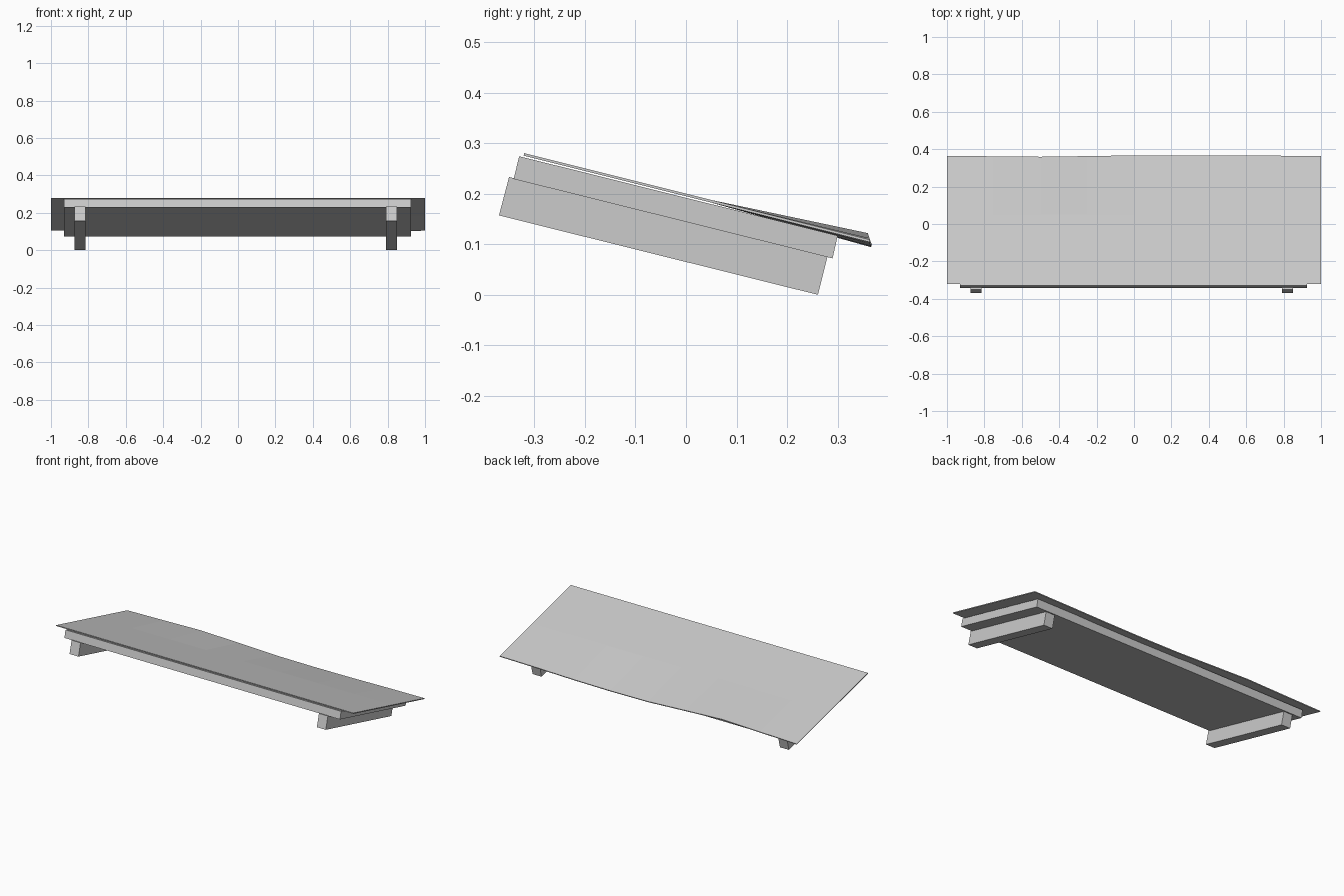
import bpy
import bmesh
from mathutils import Vector

cube = bpy.data.objects.get("Cube")
if cube:
    bpy.data.objects.remove(cube, do_unlink=True)

grey = bpy.data.materials.new("light grey")
grey.use_nodes = True
colour = (0.6, 0.6, 0.6, 1)
grey.diffuse_color = colour
grey.node_tree.nodes["Principled BSDF"].inputs["Base Color"].default_value = colour


def finish(name, bm):
    bmesh.ops.recalc_face_normals(bm, faces=bm.faces)
    mesh = bpy.data.meshes.new(name)
    bm.to_mesh(mesh)
    bm.free()
    mesh.materials.append(grey)
    obj = bpy.data.objects.new(name, mesh)
    bpy.context.collection.objects.link(obj)
    return obj


def extrude_profile(name, x0, x1, profile):
    """Sweep a (y, z) profile along x."""
    bm = bmesh.new()
    face = bm.faces.new([bm.verts.new((x0, y, z)) for y, z in profile])
    result = bmesh.ops.extrude_face_region(bm, geom=[face])
    verts = [v for v in result["geom"] if isinstance(v, bmesh.types.BMVert)]
    bmesh.ops.translate(bm, verts=verts, vec=Vector((x1 - x0, 0, 0)))
    return finish(name, bm)


# Support beams, one under each end
beam = [(-0.37, 0.157), (-0.35, 0.233), (0.28, 0.076), (0.261, 0)]
extrude_profile("right_beam", -0.875, -0.815, beam)
extrude_profile("left_beam", 0.79, 0.85, beam)

# Sloping roof board
extrude_profile("roof_board", -0.93, 0.925,
                [(-0.341, 0.229), (-0.33, 0.274), (0.30, 0.117), (0.29, 0.072)])

# Thin covering sheet with a wavy rear edge
wave = [0, 0.006, 0.013, 0.003, -0.008, -0.01, -0.008, -0.003, 0]
rows = [(-0.32, 0), (0.05, 0), (0.364, 1)]
bm = bmesh.new()
grid = []
for y, lift in rows:
    line = []
    for i, w in enumerate(wave):
        x = -1 + 2 * i / (len(wave) - 1)
        z = 0.28 - 0.25 * (y + 0.32) + lift * w
        line.append(bm.verts.new((x, y - lift * w * 0.35, z)))
    grid.append(line)
for a, b in zip(grid, grid[1:]):
    for i in range(len(wave) - 1):
        bm.faces.new((a[i], a[i + 1], b[i + 1], b[i]))
sheet = finish("cover_sheet", bm)
if sheet.data.polygons[0].normal.z < 0:
    sheet.data.flip_normals()
thick = sheet.modifiers.new("Thickness", "SOLIDIFY")
thick.thickness = 0.005
thick.offset = -1
